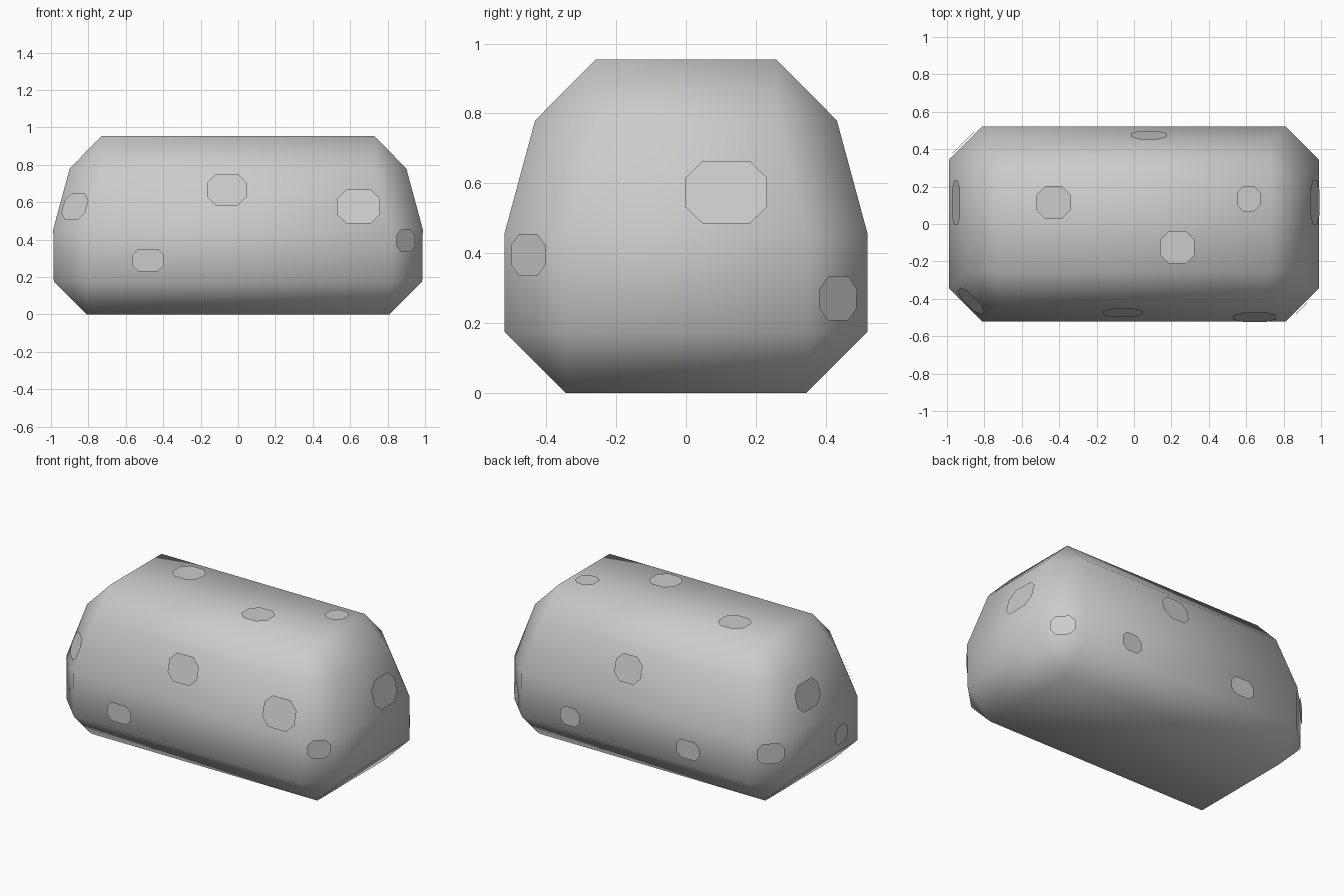
import bpy, bmesh
from mathutils import Vector
from mathutils.bvhtree import BVHTree

cube = bpy.data.objects.get("Cube")
if cube:
    bpy.data.objects.remove(cube, do_unlink=True)

GREY = (0.6, 0.6, 0.6, 1)
grey = bpy.data.materials.new("plain_grey")
grey.use_nodes = True
grey.diffuse_color = GREY
grey.node_tree.nodes["Principled BSDF"].inputs["Base Color"].default_value = GREY


def finish(bm, name, smooth):
    """Turn a bmesh into a named grey object."""
    for face in bm.faces:
        face.smooth = smooth
    mesh = bpy.data.meshes.new(name)
    bm.to_mesh(mesh)
    mesh.materials.append(grey)
    obj = bpy.data.objects.new(name, mesh)
    bpy.context.collection.objects.link(obj)
    return obj


# Body: stacked outlines (height, half length, half depth, corner cut)
CUT = 0.175
LEVELS = [
    (0.0, 0.81, 0.345, 0),
    (CUT, 0.985, 0.52, CUT),
    (0.455, 0.988, 0.52, CUT),
    (0.78, 0.90, 0.432, CUT),
    (0.955, 0.728, 0.258, 0),
]


def outline(bm, z, hx, hy, cut):
    """A rectangle, or an octagon when the corners are cut."""
    verts = []
    for sx, sy in ((1, 1), (-1, 1), (-1, -1), (1, -1)):
        pair = [(hx, hy - cut), (hx - cut, hy)] if cut else [(hx, hy)]
        if sx * sy < 0:
            pair.reverse()
        verts += [bm.verts.new((sx * x, sy * y, z)) for x, y in pair]
    return verts


def join_rings(bm, low, high):
    """Quads between matching rings, with corner triangles at a rectangle."""
    n = max(len(low), len(high))
    a = [low[i * len(low) // n] for i in range(n)]
    b = [high[i * len(high) // n] for i in range(n)]
    for i in range(n):
        j = (i + 1) % n
        bm.faces.new(list(dict.fromkeys((a[i], a[j], b[j], b[i]))))


bm = bmesh.new()
rings = [outline(bm, *level) for level in LEVELS]
for low, high in zip(rings, rings[1:]):
    join_rings(bm, low, high)
bm.faces.new(rings[0])
bm.faces.new(rings[-1])
bmesh.ops.recalc_face_normals(bm, faces=bm.faces[:])
surface = BVHTree.FromBMesh(bm)
finish(bm, "body", True)
bm.free()


# Patches: flat octagons resting just above the nearest body face
def patch(name, near, width, height):
    point, normal, _, _ = surface.find_nearest(Vector(near))
    if normal.z > 0.9:
        side, up = Vector((1, 0, 0)), Vector((0, 1, 0))
    else:
        side = Vector((0, 0, 1)).cross(normal).normalized()
        up = normal.cross(side)
    centre = point + normal * 0.011
    w, h = width / 2, height / 2
    c = 0.27 * min(width, height)
    shape = [(w, h - c), (w - c, h), (c - w, h), (-w, h - c),
             (-w, c - h), (c - w, -h), (w - c, -h), (w, c - h)]
    pm = bmesh.new()
    pm.faces.new([pm.verts.new(centre + side * s + up * t) for s, t in shape])
    finish(pm, name, False)
    pm.free()


PATCHES = {
    "front_upper_patch": ((-0.06, -0.47, 0.665), 0.21, 0.175),
    "front_left_patch": ((0.645, -0.49, 0.575), 0.23, 0.19),
    "front_lower_patch": ((-0.48, -0.53, 0.29), 0.17, 0.12),
    "front_right_corner_patch": ((-0.87, -0.41, 0.575), 0.18, 0.15),
    "front_left_corner_patch": ((0.895, -0.45, 0.395), 0.14, 0.12),
    "left_end_patch": ((0.97, 0.115, 0.575), 0.235, 0.185),
    "back_left_corner_patch": ((0.91, 0.435, 0.27), 0.15, 0.125),
    "back_right_corner_patch": ((-0.91, 0.435, 0.365), 0.165, 0.13),
    "right_end_upper_patch": ((-0.96, 0.115, 0.635), 0.235, 0.17),
    "right_end_lower_patch": ((-1.0, -0.165, 0.285), 0.13, 0.12),
    "back_upper_patch": ((0.08, 0.48, 0.665), 0.19, 0.17),
    "back_left_patch": ((0.46, 0.53, 0.275), 0.14, 0.12),
    "back_right_patch": ((-0.385, 0.53, 0.285), 0.165, 0.12),
    "top_right_patch": ((-0.43, 0.115, 0.96), 0.185, 0.175),
    "top_front_patch": ((0.232, -0.125, 0.96), 0.185, 0.175),
    "top_left_patch": ((0.613, 0.135, 0.96), 0.127, 0.135),
}
for name, (near, width, height) in PATCHES.items():
    patch(name, near, width, height)
